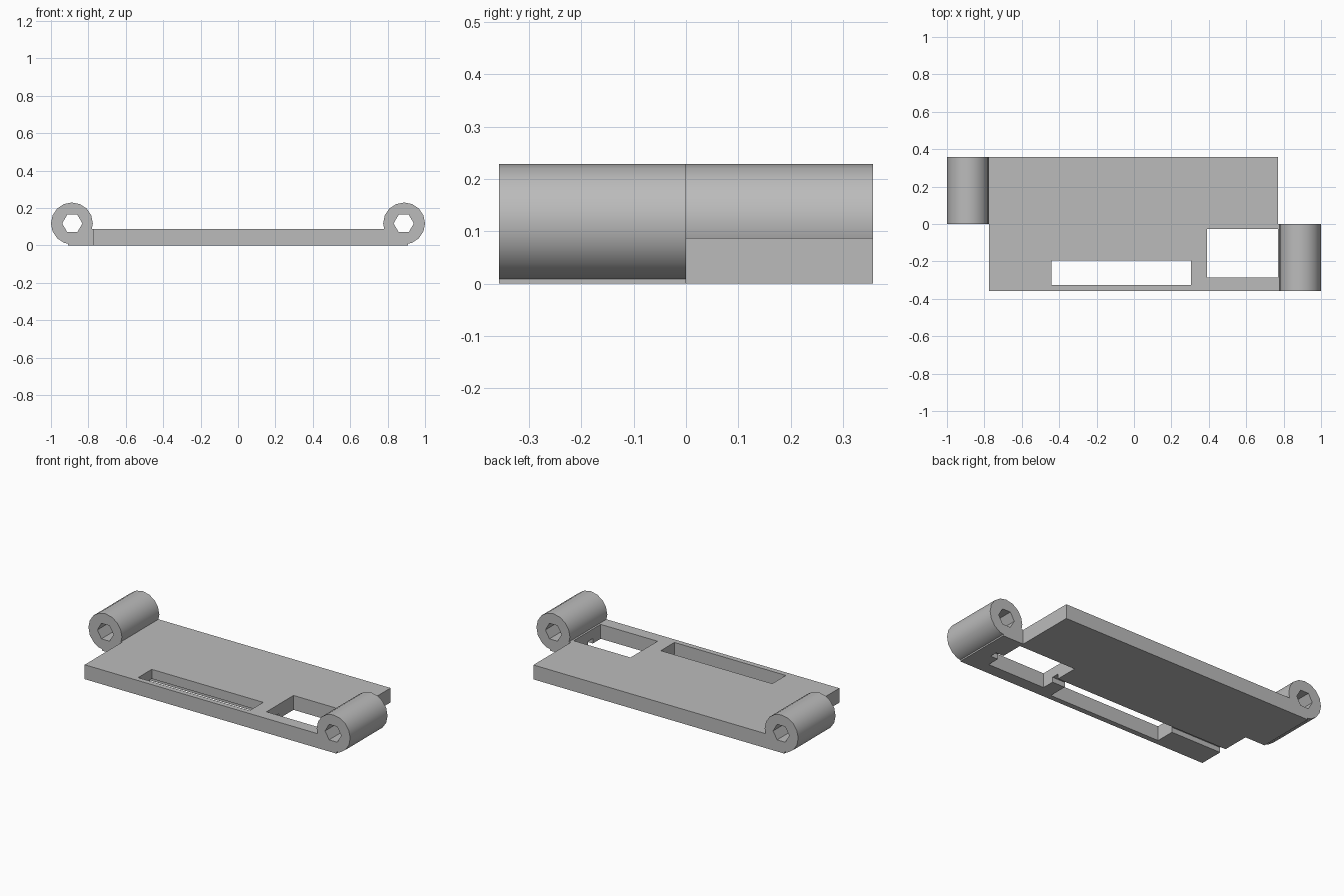
import bpy, bmesh, math
from mathutils import Matrix

cube = bpy.data.objects.get("Cube")
if cube:
    bpy.data.objects.remove(cube, do_unlink=True)

grey = bpy.data.materials.new("plain_grey")
grey.use_nodes = True
grey.diffuse_color = (0.5, 0.5, 0.5, 1)
grey.node_tree.nodes["Principled BSDF"].inputs["Base Color"].default_value = (0.5, 0.5, 0.5, 1)

HALF = 0.357      # half depth of the plate
THICK = 0.087     # plate thickness


def finish(name, bm):
    bmesh.ops.recalc_face_normals(bm, faces=bm.faces)
    mesh = bpy.data.meshes.new(name)
    bm.to_mesh(mesh)
    bm.free()
    mesh.materials.append(grey)
    obj = bpy.data.objects.new(name, mesh)
    bpy.context.collection.objects.link(obj)
    return obj


def box(name, x, y, z):
    bm = bmesh.new()
    bmesh.ops.create_cube(bm, size=1)
    for v in bm.verts:
        for i, (lo, hi) in enumerate((x, y, z)):
            v.co[i] = lo if v.co[i] < 0 else hi
    return finish(name, bm)


def prism(name, sides, radius, x, y, z):
    """Cylinder lying along y, with a corner on the x axis."""
    bm = bmesh.new()
    rot = Matrix.Rotation(math.pi / 2, 4, 'X')
    bmesh.ops.create_circle(bm, cap_ends=True, segments=sides, radius=radius, matrix=rot)
    turn = Matrix.Rotation(-math.atan2(bm.verts[:][0].co.z, bm.verts[:][0].co.x) * -1, 4, 'Y')
    bmesh.ops.transform(bm, matrix=turn, verts=bm.verts)
    top = bmesh.ops.extrude_face_region(bm, geom=bm.faces[:])["geom"]
    bmesh.ops.translate(bm, vec=(0, y[1] - y[0], 0),
                        verts=[g for g in top if isinstance(g, bmesh.types.BMVert)])
    bmesh.ops.translate(bm, vec=(x, y[0], z), verts=bm.verts)
    return finish(name, bm)


def cut(obj, cutter):
    mod = obj.modifiers.new("cut", 'BOOLEAN')
    mod.operation, mod.solver, mod.object = 'DIFFERENCE', 'EXACT', cutter
    bpy.context.view_layer.objects.active = obj
    bpy.ops.object.modifier_apply(modifier=mod.name)
    bpy.data.objects.remove(cutter, do_unlink=True)


# Base plate with a short web reaching under each hinge barrel
outline = [(-0.775, -HALF), (0.82, -HALF), (0.82, 0), (0.77, 0),
           (0.77, HALF), (-0.82, HALF), (-0.82, 0), (-0.775, 0)]
bm = bmesh.new()
face = bm.faces.new([bm.verts.new((x, y, 0)) for x, y in outline])
top = bmesh.ops.extrude_face_region(bm, geom=[face])["geom"]
bmesh.ops.translate(bm, vec=(0, 0, THICK),
                    verts=[g for g in top if isinstance(g, bmesh.types.BMVert)])
plate = finish("base_plate", bm)

# Long slot, square window and the wire groove underneath
cut(plate, box("slot_cutter", (-0.44, 0.305), (-0.325, -0.195), (-0.1, 0.2)))
cut(plate, box("window_cutter", (0.39, 0.77), (-0.285, -0.027), (-0.1, 0.2)))
cut(plate, box("groove_cutter", (-0.9, 0.9), (-0.21, -0.165), (-0.1, 0.03)))

# Hinge barrels with hexagonal bores, and the lips beneath them
for side, name, y in ((1, "left", (-HALF, 0)), (-1, "right", (0, HALF))):
    barrel = prism(name + "_hinge_barrel", 16, 0.112, side * 0.888, y, 0.117)
    cut(barrel, prism("bore_cutter", 6, 0.054, side * 0.886, (y[0] - 0.1, y[1] + 0.1), 0.117))
    bpy.ops.object.select_all(action='DESELECT')
    barrel.select_set(True)
    bpy.context.view_layer.objects.active = barrel
    bpy.ops.object.shade_smooth_by_angle(angle=math.radians(30))
    box(name + "_hinge_lip", sorted((side * 0.82, side * 0.908)), y, (0, 0.04))
